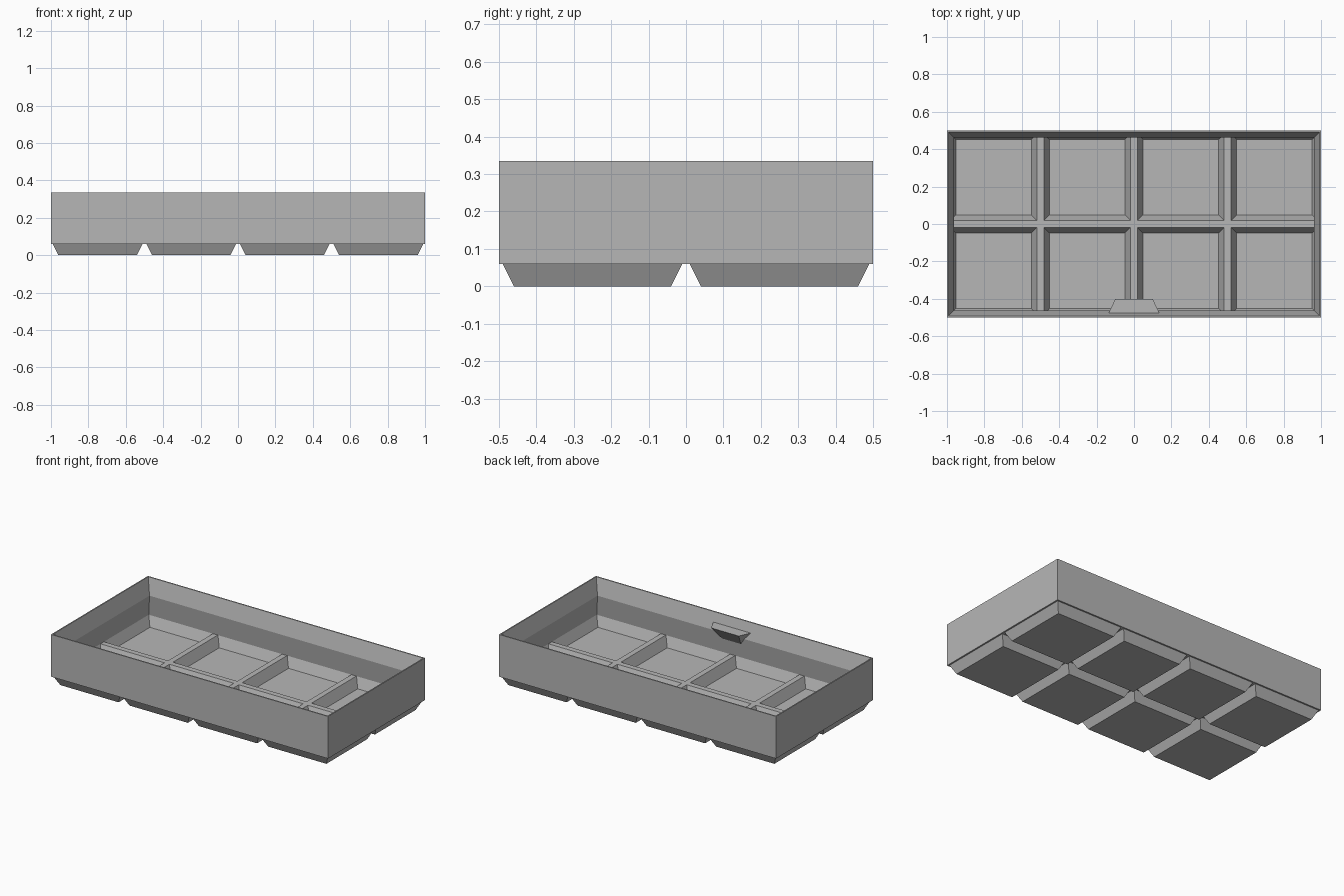
import bpy
import bmesh

cube = bpy.data.objects.get("Cube")
if cube:
    bpy.data.objects.remove(cube, do_unlink=True)

grey = bpy.data.materials.new("light_grey")
grey.use_nodes = True
colour = (0.47, 0.47, 0.47, 1)
grey.diffuse_color = colour
grey.node_tree.nodes["Principled BSDF"].inputs["Base Color"].default_value = colour


def finish(name, bm, location=(0, 0, 0)):
    mesh = bpy.data.meshes.new(name)
    bm.to_mesh(mesh)
    bm.free()
    mesh.materials.append(grey)
    obj = bpy.data.objects.new(name, mesh)
    obj.location = location
    bpy.context.collection.objects.link(obj)
    return obj


def loft(bm, half_x, half_y, profile, cap_start=False, cap_end=False):
    """Sweep an (inset, height) profile around a rectangle."""
    rings = []
    for inset, z in profile:
        x, y = half_x - inset, half_y - inset
        corners = ((-x, -y), (x, -y), (x, y), (-x, y))
        rings.append([bm.verts.new((cx, cy, z)) for cx, cy in corners])
    for low, high in zip(rings, rings[1:]):
        for i in range(4):
            j = (i + 1) % 4
            bm.faces.new((low[i], low[j], high[j], high[i]))
    if cap_start:
        bm.faces.new(rings[0][::-1])
    if cap_end:
        bm.faces.new(rings[-1])


SHOULDER, FLOOR, RIB, LIP, TOP = 0.06, 0.03, 0.095, 0.23, 0.335

# Outer wall with a bevelled lip that leans back out below
bm = bmesh.new()
loft(bm, 1, 0.5, [(0, SHOULDER), (0, TOP), (0.008, TOP), (0.037, LIP), (0.02, RIB)])
finish("outer_wall", bm)

# Tapered feet, each with a tapered pocket and half of the ribs around it
for row in range(2):
    for column in range(4):
        bm = bmesh.new()
        loft(bm, 0.25, 0.25, [(0.04, 0), (0.01, SHOULDER), (0, SHOULDER)], cap_start=True)
        loft(bm, 0.25, 0.25, [(0, RIB), (0.018, RIB), (0.047, FLOOR)], cap_end=True)
        finish(f"foot_and_pocket_{row + 1}_{column + 1}", bm,
               (column * 0.5 - 0.75, row * 0.5 - 0.25, 0))

# Wedge-shaped label tab inside the front wall
bm = bmesh.new()
for half, y, z in ((0.135, -0.475, 0.275), (0.1, -0.4, 0.275), (0.065, -0.475, 0.18)):
    for side in (-1, 1):
        bm.verts.new((side * half, y, z))
bmesh.ops.convex_hull(bm, input=bm.verts)
bmesh.ops.dissolve_limit(bm, angle_limit=0.02, verts=bm.verts, edges=bm.edges)
bmesh.ops.recalc_face_normals(bm, faces=bm.faces)
finish("label_tab", bm)
